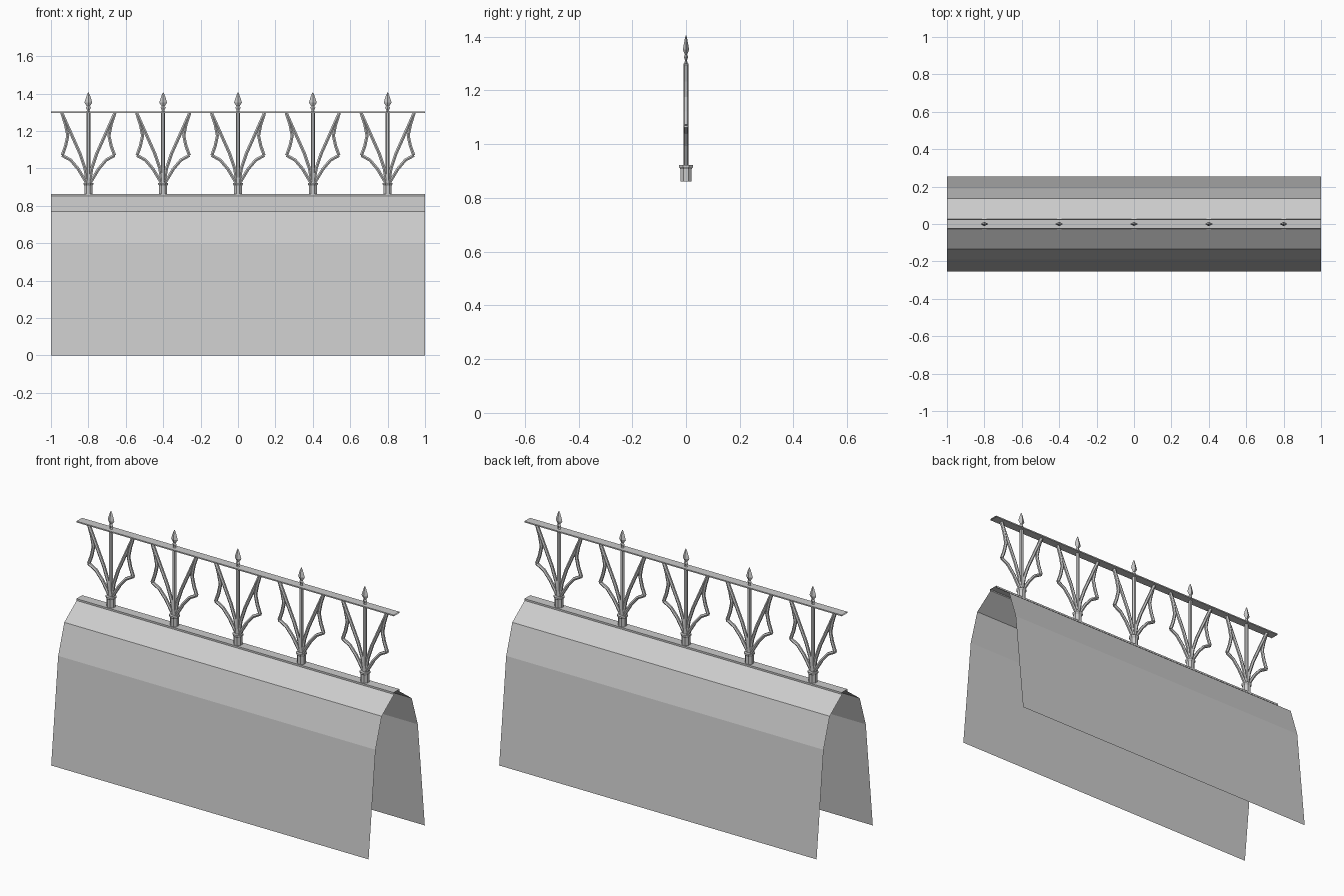
import bpy, math

if "Cube" in bpy.data.objects:
    bpy.data.objects.remove(bpy.data.objects["Cube"])


def mesh_object(name, verts, faces):
    me = bpy.data.meshes.new(name)
    me.from_pydata(verts, [], faces)
    me.update()
    ob = bpy.data.objects.new(name, me)
    bpy.context.collection.objects.link(ob)
    return ob


def extrude_profile(name, pts, closed=False):
    # open-ended sheet running along x
    n = len(pts)
    verts = [(x, y, z) for x in (-1, 1) for y, z in pts]
    faces = [(i, (i + 1) % n, n + (i + 1) % n, n + i)
             for i in range(n if closed else n - 1)]
    return mesh_object(name, verts, faces)


def lathe(name, x, profile, sides, flat=1.0, turn=0.0):
    # stacked rings of (radius, z), squashed in y by flat
    verts, faces = [], []
    for r, z in profile:
        for k in range(sides):
            a = 2 * math.pi * k / sides + turn
            verts.append((x + r * math.cos(a), r * flat * math.sin(a), z))
    for j in range(len(profile) - 1):
        for k in range(sides):
            k2 = (k + 1) % sides
            faces.append((j * sides + k, j * sides + k2,
                          (j + 1) * sides + k2, (j + 1) * sides + k))
    faces.append(tuple(reversed(range(sides))))
    faces.append(tuple(range(len(verts) - sides, len(verts))))
    return mesh_object(name, verts, faces)


def bars(name, x, paths, radius):
    # mirrored pairs of bent iron bars
    cu = bpy.data.curves.new(name, 'CURVE')
    cu.dimensions = '3D'
    cu.bevel_depth = radius
    cu.bevel_resolution = 1
    cu.use_fill_caps = True
    for path in paths:
        for s in (-1, 1):
            sp = cu.splines.new('POLY')
            sp.use_smooth = False
            sp.points.add(len(path) - 1)
            for p, (dx, z) in zip(sp.points, path):
                p.co = (x + s * dx, 0, z, 1)
    ob = bpy.data.objects.new(name, cu)
    bpy.context.collection.objects.link(ob)
    return ob


# roof ridge: open sheet with a small raised cap
half = [(-0.253, 0), (-0.19, 0.6), (-0.135, 0.77), (-0.022, 0.853),
        (-0.026, 0.853), (-0.026, 0.863)]
extrude_profile("ridge_roof", half + [(-y, z) for y, z in reversed(half)])

# top rail
extrude_profile("top_rail", [(-0.025, 1.297), (0.025, 1.297),
                             (0.025, 1.304), (-0.025, 1.304)], closed=True)

# wing outline and inner diagonal of each cresting unit
diagonal = [(0.005, 0.92), (0.018, 1.0), (0.045, 1.08), (0.142, 1.297)]
outer = [(0.142, 1.297), (0.122, 1.235), (0.11, 1.175), (0.122, 1.12), (0.14, 1.07)]
lower = [(0.14, 1.07), (0.095, 1.045), (0.055, 0.998), (0.008, 0.92)]

for i in range(5):
    x = -0.8 + 0.4 * i
    # foot with flared collar
    lathe("post_foot", x, [(0.023, 0.862), (0.023, 0.908), (0.029, 0.916),
                           (0.029, 0.923)], 8, turn=math.pi / 8)
    # upright
    lathe("post_rod", x, [(0.011, 0.92), (0.011, 1.3)], 6)
    # spear finial
    lathe("finial", x, [(0.011, 1.3), (0.007, 1.312), (0.014, 1.325), (0.008, 1.333),
                        (0.021, 1.352), (0.014, 1.375), (0.008, 1.392), (0.002, 1.405)],
          4, flat=0.55)
    # wing bars
    bars("wing_bars", x, [diagonal, outer, lower], 0.0095)
